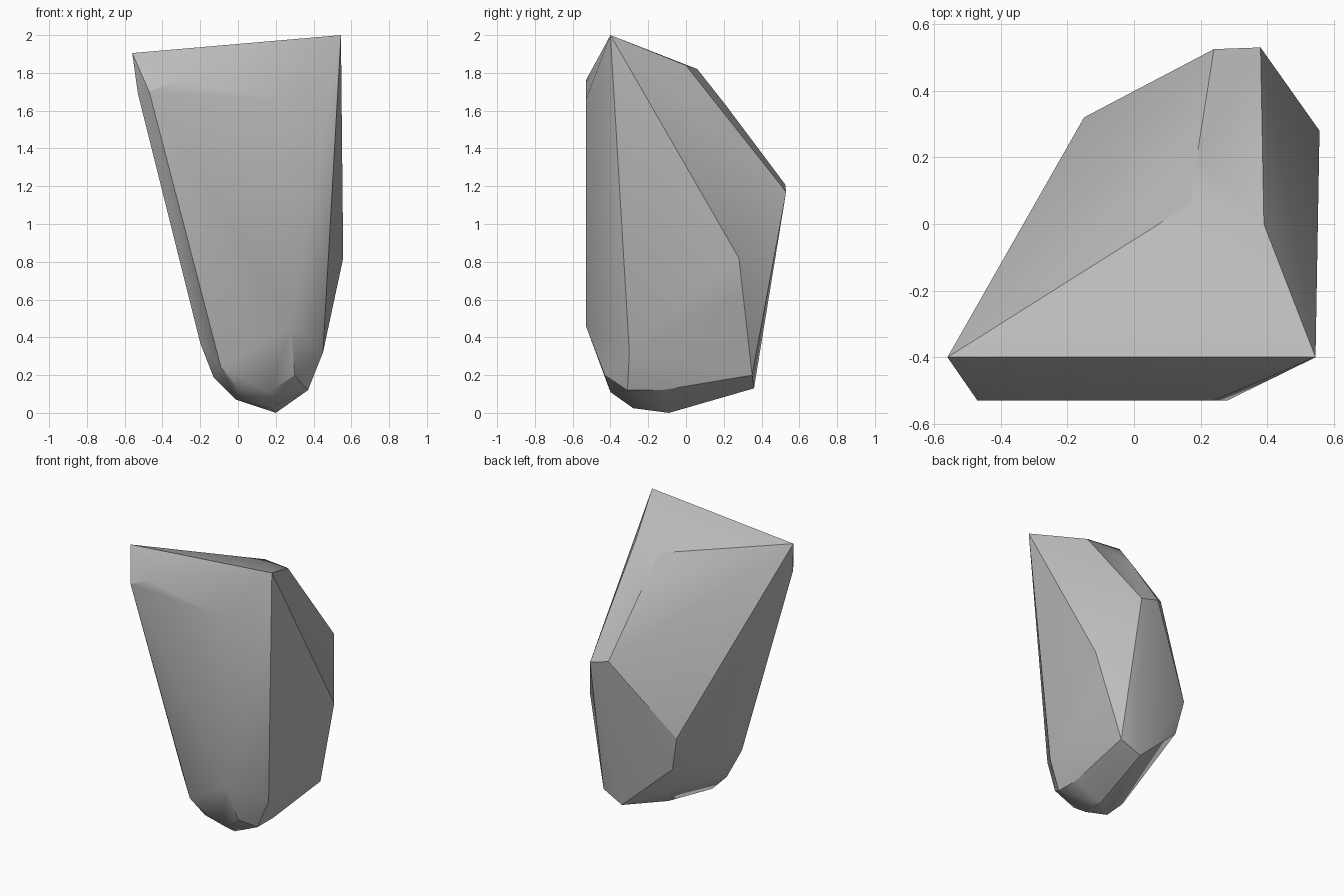
import bpy
import bmesh
import math

default_cube = bpy.data.objects.get("Cube")
if default_cube:
    bpy.data.objects.remove(default_cube, do_unlink=True)


def flat_material(name, colour):
    material = bpy.data.materials.new(name)
    material.use_nodes = True
    material.diffuse_color = colour
    shader = material.node_tree.nodes["Principled BSDF"]
    shader.inputs["Base Color"].default_value = colour
    return material


# Corners of the faceted stone, grouped by region
top_ridge = [
    (.545, -.4, 2), (-.56, -.4, 1.905), (.39, 0, 1.84), (.17, .06, 1.82),
]
front_face = [
    (-.47, -.53, 1.7), (-.33, -.53, 1.76), (.24, -.53, 1.66), (.28, -.53, .46),
]
back_shoulder = [
    (.38, .53, 1.17), (.24, .525, 1.21), (.19, .21, 1.63),
    (-.15, .32, .69), (-.1, .295, .45),
]
left_flank = [
    (.557, .28, .82), (.51, .295, .63), (.45, -.3, .32),
]
right_flank = [
    (-.53, -.44, 1.69), (-.455, -.42, 1.4), (-.2, -.34, .37), (-.13, -.27, .19),
]
lower_tip = [
    (.2, -.09, 0), (.17, -.28, .025), (-.01, -.28, .07), (0, -.37, .13),
    (-.09, -.41, .24), (.17, -.4, .11), (.3, -.43, .2), (.37, -.31, .12),
    (.37, -.13, .12), (.4, .35, .2), (.25, .36, .13),
]

# Wrap the corners in a tight convex skin
bm = bmesh.new()
for region in (top_ridge, front_face, back_shoulder,
               left_flank, right_flank, lower_tip):
    for corner in region:
        bm.verts.new(corner)
hull = bmesh.ops.convex_hull(bm, input=list(bm.verts))
loose = [v for v in bm.verts if not v.link_faces]
bmesh.ops.delete(bm, geom=loose, context="VERTS")
bmesh.ops.recalc_face_normals(bm, faces=list(bm.faces))

mesh = bpy.data.meshes.new("rock")
bm.to_mesh(mesh)
bm.free()
rock = bpy.data.objects.new("rock", mesh)
bpy.context.collection.objects.link(rock)
mesh.materials.append(flat_material("stone grey", (.5, .5, .5, 1)))

# Soft shading across shallow bends, crisp edges at strong ones
bpy.ops.object.select_all(action="DESELECT")
rock.select_set(True)
bpy.context.view_layer.objects.active = rock
bpy.ops.object.shade_smooth_by_angle(angle=math.radians(30))
